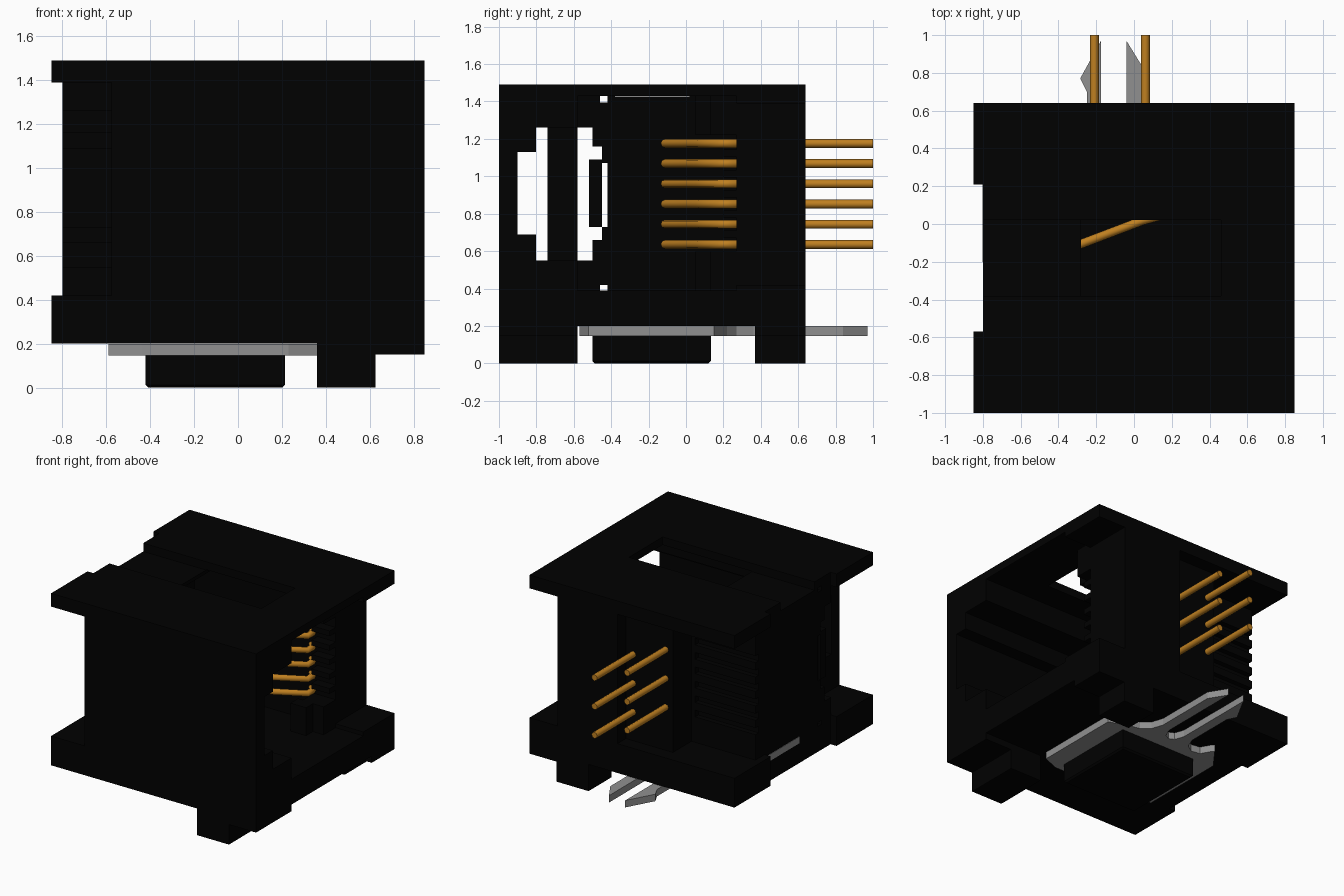
import bpy, bmesh
from mathutils import Vector

cube = bpy.data.objects.get("Cube")
if cube:
    bpy.data.objects.remove(cube, do_unlink=True)


def material(name, rgb, rough=0.6):
    m = bpy.data.materials.new(name)
    m.use_nodes = True
    m.diffuse_color = (*rgb, 1)
    b = next(n for n in m.node_tree.nodes if n.type == 'BSDF_PRINCIPLED')
    b.inputs["Base Color"].default_value = (*rgb, 1)
    b.inputs["Roughness"].default_value = rough
    return m


BLACK = material("black plastic", (0.0003, 0.0003, 0.0003))
GOLD = material("gold contact", (0.52, 0.215, 0.015))
GREY = material("grey metal", (0.28, 0.28, 0.28))


def finish(name, bm, mat):
    bmesh.ops.recalc_face_normals(bm, faces=bm.faces)
    me = bpy.data.meshes.new(name)
    bm.to_mesh(me)
    bm.free()
    me.materials.append(mat)
    ob = bpy.data.objects.new(name, me)
    bpy.context.collection.objects.link(ob)
    return ob


def box(name, x0, x1, y0, y1, z0, z1, mat=BLACK, bevel=0):
    bm = bmesh.new()
    bmesh.ops.create_cube(bm, size=1)
    for v in bm.verts:
        v.co = Vector(((x0 + x1) / 2 + v.co.x * (x1 - x0),
                       (y0 + y1) / 2 + v.co.y * (y1 - y0),
                       (z0 + z1) / 2 + v.co.z * (z1 - z0)))
    if bevel:
        edges = [e for e in bm.edges if all(v.co.z < z0 + 1e-4 for v in e.verts)]
        bmesh.ops.bevel(bm, geom=edges, offset=bevel, segments=1, affect='EDGES')
    return finish(name, bm, mat)


def carve(ob, cuts):
    """Subtract every overlapping box from an object and bake the result."""
    lo = [min(v.co[i] for v in ob.data.vertices) for i in range(3)]
    hi = [max(v.co[i] for v in ob.data.vertices) for i in range(3)]
    helpers = []
    for c in cuts:
        if any(c[2 * i] >= hi[i] or c[2 * i + 1] <= lo[i] for i in range(3)):
            continue
        h = box("cutter", *c)
        h.hide_render = True
        helpers.append(h)
        mod = ob.modifiers.new("cut", 'BOOLEAN')
        mod.operation, mod.solver, mod.object = 'DIFFERENCE', 'EXACT', h
    bpy.context.view_layer.update()
    dg = bpy.context.evaluated_depsgraph_get()
    me = bpy.data.meshes.new_from_object(ob.evaluated_get(dg))
    ob.modifiers.clear()
    ob.data = me
    for h in helpers:
        bpy.data.objects.remove(h, do_unlink=True)


def rod(name, points, radius, mat):
    cu = bpy.data.curves.new(name, 'CURVE')
    cu.dimensions = '3D'
    cu.bevel_depth, cu.bevel_resolution, cu.use_fill_caps = radius, 2, True
    sp = cu.splines.new('POLY')
    sp.points.add(len(points) - 1)
    for p, co in zip(sp.points, points):
        p.co = (*co, 1)
    cu.materials.append(mat)
    ob = bpy.data.objects.new(name, cu)
    bpy.context.collection.objects.link(ob)
    return ob


PIN_Z = [0.636 + 0.108 * i for i in range(6)]

# Openings: side notch, top window with its groove, socket cavity and keyway
cuts = [
    (-1, -0.8, -0.57, 0.21, 0, 2),
    (-0.28, 0.46, -0.38, 0.02, 1.3, 1.6),
    (-1, -0.27, -0.38, 0.02, 1.427, 1.6),
    (-0.28, 1, -0.58, 0.27, 0.39, 1.43),
    (-0.55, -0.27, -0.58, 0.27, 0.39, 1.40),
    (-1, 1, -0.9, -0.8, 0.69, 1.13),
    (-1, 1, -0.801, -0.74, 0.55, 1.26),
    (-0.5, 1, -0.741, -0.575, 0.55, 1.26),
]
# Small windows through the closed end of the socket (y0, y1, z0, z1)
for w in [(-0.58, -0.519, 0.55, 1.26), (-0.52, -0.50, 0.55, 0.73),
          (-0.52, -0.50, 1.09, 1.26), (-0.501, -0.45, 0.66, 0.73),
          (-0.501, -0.45, 1.09, 1.16), (-0.45, -0.42, 0.73, 1.07),
          (-0.46, -0.42, 1.395, 1.43), (-0.46, -0.42, 0.39, 0.42)]:
    cuts.append((-1, -0.25, *w))
# Wire slots along the rear corner
for z in PIN_Z:
    cuts.append((-1, -0.3, 0.283, 0.5, z - 0.025, z + 0.025))

# Housing
housing = [
    ("top_plate", -0.85, 0.85, -1, 0.64, 1.39, 1.49),
    ("bottom_plate", -0.85, 0.85, -1, 0.64, 0.20, 0.42),
    ("front_wall", -0.575, 0.85, -1, -0.57, 0.415, 1.395),
    ("socket_body", -0.8, 0.62, -0.575, 0.32, 0.415, 1.395),
]
for args in housing:
    carve(box(*args), cuts)
box("rear_block", 0.12, 0.62, 0.27, 0.64, 0.415, 1.395)
box("pin_block", -0.27, 0.13, 0.28, 0.54, 0.415, 1.395)

# Comb that keeps the contacts apart, with solid ends
for i in range(1, 6):
    z = PIN_Z[0] - 0.054 + 0.108 * i
    box("contact_rib", 0.47, 0.62, 0.2, 0.28, z - 0.02, z + 0.02)
for n, z0, z1 in (("lower", 0.385, 0.60), ("upper", 1.22, 1.435)):
    box(n + "_comb_end", 0.44, 0.62, 0.13, 0.28, z0, z1)
    box(n + "_comb_shoulder", 0.40, 0.53, 0.05, 0.14, z0, z1)

# Feet and locating peg underneath
for n, y0, y1 in (("front", -1, -0.58), ("back", 0.37, 0.64)):
    box(n + "_foot_pad", 0.36, 0.85, y0, y1, 0.15, 0.205)
    box(n + "_foot", 0.36, 0.625, y0, y1, 0, 0.16)
box("locating_peg", -0.42, 0.213, -0.5, 0.133, 0, 0.16, bevel=0.012)

# Metal clip with two barbed prongs
outline = [(-0.44, -0.57), (0.23, -0.57), (0.36, -0.52), (0.36, 0.15),
           (0.23, 0.20), (0.13, 0.22), (0.07, 0.27), (0.04, 0.36), (0.04, 0.84),
           (-0.04, 0.97), (-0.04, 0.33), (-0.07, 0.26), (-0.11, 0.24),
           (-0.15, 0.26), (-0.175, 0.33), (-0.175, 0.97), (-0.285, 0.77),
           (-0.25, 0.70), (-0.25, 0.33), (-0.28, 0.25), (-0.34, 0.21),
           (-0.41, 0.22), (-0.45, 0.29), (-0.47, 0.31), (-0.59, 0.15), (-0.59, -0.52)]
bm = bmesh.new()
face = bm.faces.new([bm.verts.new((x, y, 0.147)) for x, y in outline])
ext = bmesh.ops.extrude_face_region(bm, geom=[face])
for g in ext["geom"]:
    if isinstance(g, bmesh.types.BMVert):
        g.co.z = 0.199
finish("metal_clip", bm, GREY)
# End of the clip showing in the side wall
box("clip_end", -0.803, -0.795, -0.2, 0.208, 0.35, 0.40, GREY)

# Spring contacts in the socket and staggered pins at the back
for i, z in enumerate(PIN_Z):
    rod("spring_contact", [(-0.30, -0.113, z), (0.045, 0.018, z), (0.25, 0.075, z),
                           (0.45, 0.18, z), (0.45, 0.24, z), (0.41, 0.29, z)], 0.0235, GOLD)
    pin_x = 0.06 if i % 2 == 0 else -0.21
    rod("rear_pin", [(pin_x, 0.45, z), (pin_x, 1.0, z)], 0.0235, GOLD)
